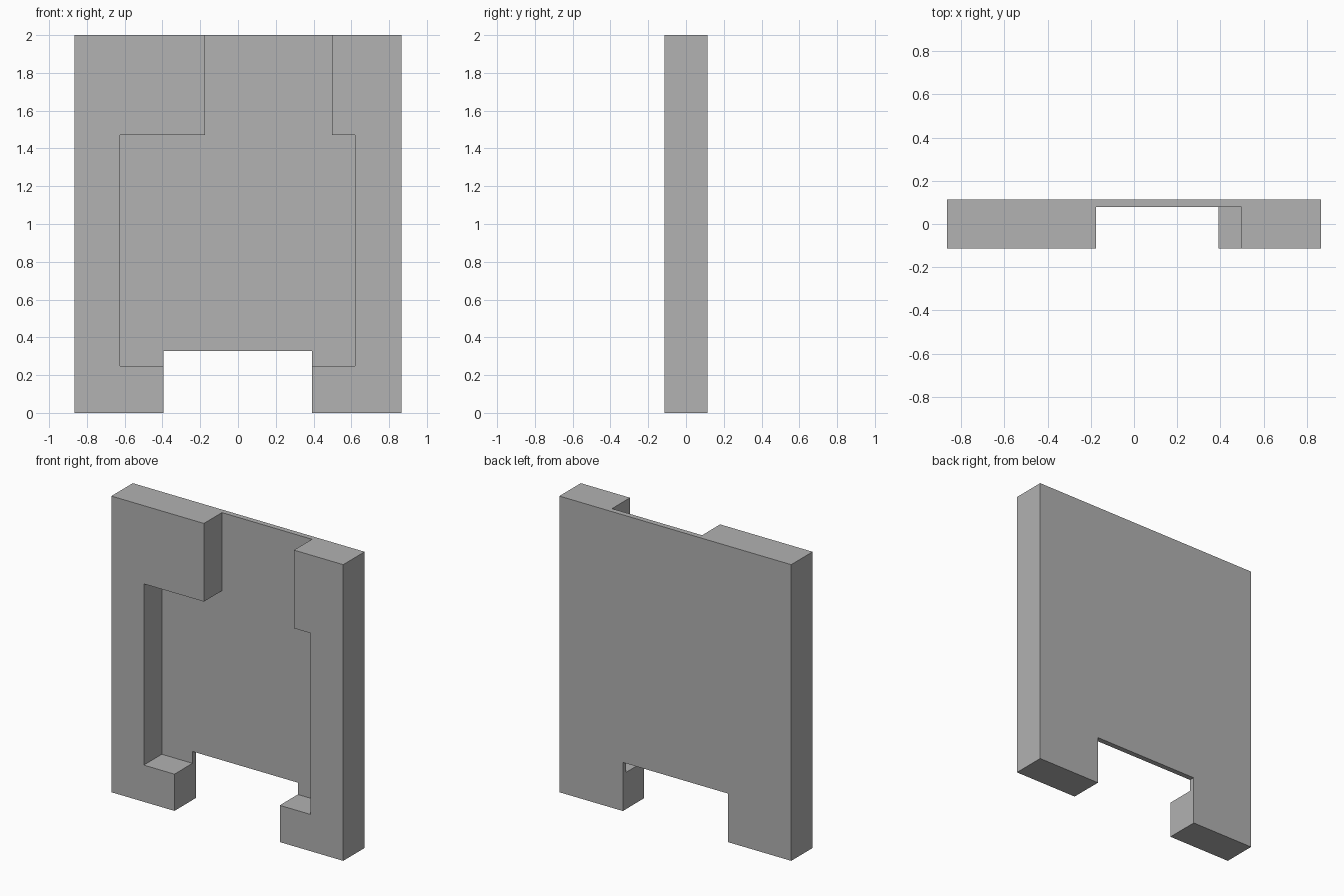
import bpy
import bmesh

cube = bpy.data.objects.get("Cube")
if cube:
    bpy.data.objects.remove(cube, do_unlink=True)

grey = bpy.data.materials.new("plain grey")
grey.use_nodes = True
colour = (0.445, 0.445, 0.445, 1)
grey.diffuse_color = colour
grey.node_tree.nodes["Principled BSDF"].inputs["Base Color"].default_value = colour


def extrude_profile(name, outline, front, back):
    """Solid from an (x, z) outline, extruded along y."""
    bm = bmesh.new()
    face = bm.faces.new([bm.verts.new((x, front, z)) for x, z in outline])
    moved = bmesh.ops.extrude_face_region(bm, geom=[face])["geom"]
    verts = [v for v in moved if isinstance(v, bmesh.types.BMVert)]
    bmesh.ops.translate(bm, verts=verts, vec=(0, back - front, 0))
    bmesh.ops.recalc_face_normals(bm, faces=bm.faces)
    mesh = bpy.data.meshes.new(name)
    bm.to_mesh(mesh)
    bm.free()
    mesh.materials.append(grey)
    obj = bpy.data.objects.new(name, mesh)
    bpy.context.collection.objects.link(obj)
    return obj


def rectangle(x0, x1, z0, z1):
    return [(x0, z0), (x1, z0), (x1, z1), (x0, z1)]


def cut(target, cutter):
    """Subtract the cutter, then discard it."""
    mod = target.modifiers.new("cut", 'BOOLEAN')
    mod.operation = 'DIFFERENCE'
    mod.solver = 'EXACT'
    mod.object = cutter
    with bpy.context.temp_override(object=target, active_object=target):
        bpy.ops.object.modifier_apply(modifier=mod.name)
    bpy.data.objects.remove(cutter, do_unlink=True)


# Slab
half_depth = 0.114
panel = extrude_profile("recessed_panel", rectangle(-0.866, 0.866, 0, 2),
                        -half_depth, half_depth)

# Front recess: wide pocket with a narrower channel open at the top
pocket = [(-0.624, 0.248), (0.62, 0.248), (0.62, 1.472), (0.498, 1.472),
          (0.498, 2.2), (-0.175, 2.2), (-0.175, 1.472), (-0.624, 1.472)]
cut(panel, extrude_profile("recess_cutter", pocket, -0.3, 0.078))

# Notch through the bottom edge
cut(panel, extrude_profile("notch_cutter", rectangle(-0.395, 0.392, -0.2, 0.328),
                           -0.4, 0.4))
